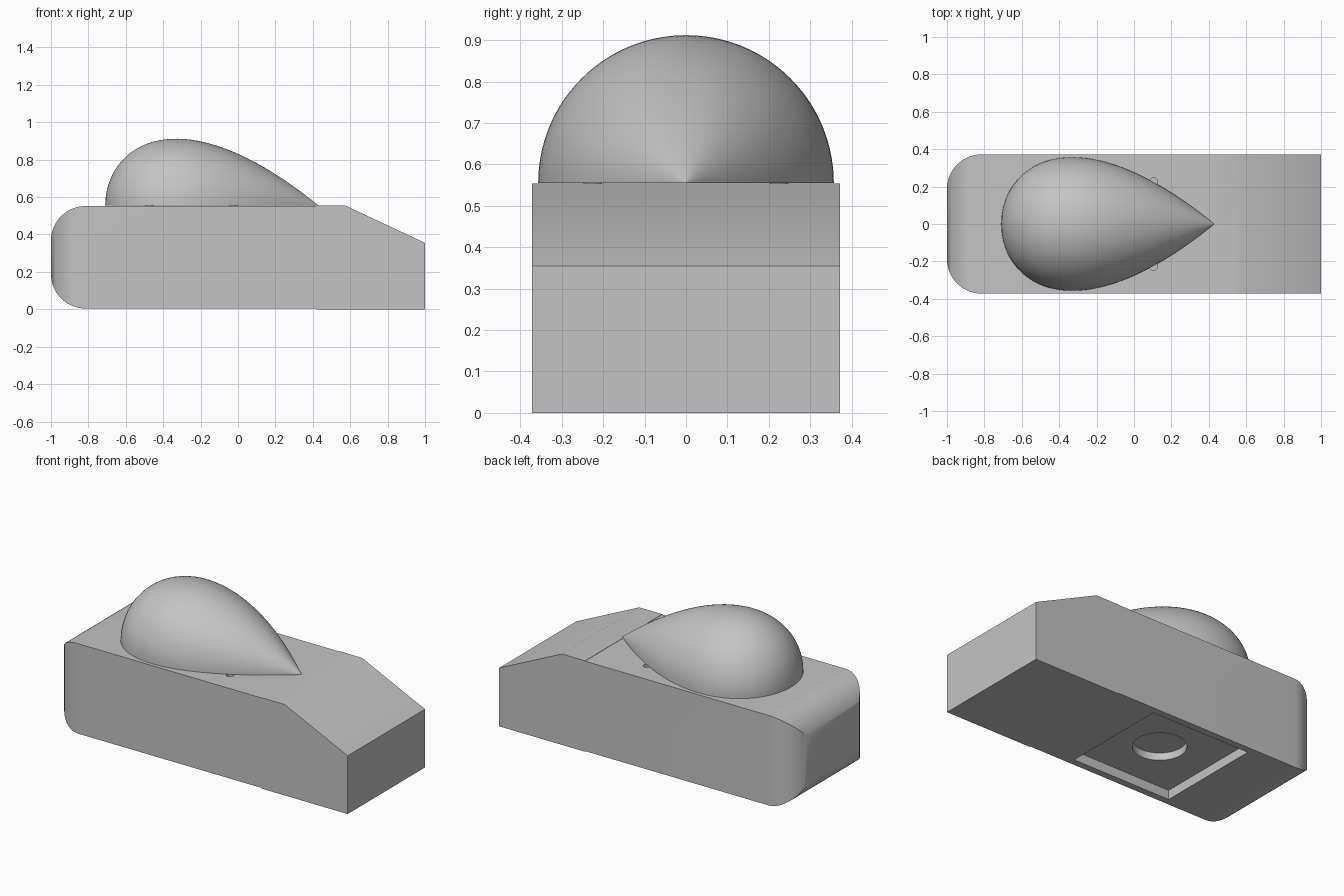
import bpy
import bmesh
from math import sin, cos, pi, radians
from mathutils import Matrix, Vector

cube = bpy.data.objects.get("Cube")
if cube:
    bpy.data.objects.remove(cube, do_unlink=True)

grey = bpy.data.materials.new("plain grey")
grey.use_nodes = True
grey.diffuse_color = (0.55, 0.55, 0.55, 1)
grey.node_tree.nodes["Principled BSDF"].inputs["Base Color"].default_value = grey.diffuse_color

WIDTH = 0.372      # half width of the body
TOP = 0.553
BASE = 0.004
ROUND = 0.185      # radius of the rounded end
SEAM = 0.42


def make_object(name, bm):
    bmesh.ops.recalc_face_normals(bm, faces=bm.faces[:])
    mesh = bpy.data.meshes.new(name)
    bm.to_mesh(mesh)
    bm.free()
    mesh.materials.append(grey)
    obj = bpy.data.objects.new(name, mesh)
    bpy.context.collection.objects.link(obj)
    return obj


def prism(name, points, offset):
    """Extrude a planar outline along the offset vector."""
    bm = bmesh.new()
    face = bm.faces.new([bm.verts.new(p) for p in points])
    ext = bmesh.ops.extrude_face_region(bm, geom=[face])
    moved = [v for v in ext["geom"] if isinstance(v, bmesh.types.BMVert)]
    bmesh.ops.translate(bm, verts=moved, vec=Vector(offset))
    return make_object(name, bm)


def cylinder(name, x, y, z0, z1, radius, sides=48):
    ring = [2 * pi * i / sides for i in range(sides)]
    pts = [(x + radius * cos(a), y + radius * sin(a), z0) for a in ring]
    return prism(name, pts, (0, 0, z1 - z0))


def arc(cx, cy, start, end, steps=14):
    angles = [radians(start + (end - start) * i / steps) for i in range(steps + 1)]
    return [(cx + ROUND * cos(a), cy + ROUND * sin(a)) for a in angles]


def cut(target, tool, operation="DIFFERENCE"):
    mod = target.modifiers.new("cut", "BOOLEAN")
    mod.operation = operation
    mod.solver = "EXACT"
    mod.object = tool
    bpy.context.view_layer.objects.active = target
    bpy.ops.object.modifier_apply(modifier=mod.name)
    bpy.data.objects.remove(tool, do_unlink=True)


def smooth(obj):
    bpy.ops.object.select_all(action="DESELECT")
    obj.select_set(True)
    bpy.context.view_layer.objects.active = obj
    bpy.ops.object.shade_smooth_by_angle(angle=radians(30))


# Body: side profile with a sloped nose and a rounded end
side = [(SEAM, BASE), (SEAM, 0), (1, 0), (1, 0.355), (0.575, TOP + 0.001),
        (SEAM, TOP + 0.001), (SEAM, TOP - 0.001)]
side += arc(-1 + ROUND, TOP - 0.001 - ROUND, 90, 180)
side += arc(-1 + ROUND, BASE + ROUND, 180, 270)
body = prism("body", [(x, -WIDTH, z) for x, z in side], (0, 2 * WIDTH, 0))

# Round the upright corners of the same end
plan = [(1.2, -WIDTH), (1.2, WIDTH)]
plan += arc(-1 + ROUND, WIDTH - ROUND, 90, 180)
plan += arc(-1 + ROUND, ROUND - WIDTH, 180, 270)
cut(body, prism("plan_cutter", [(x, y, -0.1) for x, y in plan], (0, 0, 1)), "INTERSECT")

# Square pocket underneath, with a round socket in its ceiling
pocket = [(-0.52, -0.33), (0.142, -0.33), (0.142, 0.33), (-0.52, 0.33)]
cut(body, prism("pocket_cutter", [(x, y, -0.1) for x, y in pocket], (0, 0, 0.16)))
cut(body, cylinder("socket_cutter", -0.18, 0, 0.03, 0.105, 0.147))

# Small peg holes beside the tail of the dome
for y in (-0.225, 0.225):
    cut(body, cylinder("peg_hole_cutter", 0.105, y, TOP - 0.05, TOP + 0.1, 0.022, 24))
smooth(body)

# Dome: upper half of a teardrop turned about the x axis
LENGTH, RADIUS, TAIL, FLOOR, RINGS, STEPS = 1.14, 0.357, 0.43, TOP + 0.002, 48, 56
bm = bmesh.new()
verts = []
for i in range(RINGS + 1):
    t = pi * i / RINGS
    x = TAIL - LENGTH / 2 * (1 - cos(t))
    r = RADIUS * sin(t) * sin(t / 2) / 0.77
    verts.append(bm.verts.new((x, r, 0)))
edges = [bm.edges.new(pair) for pair in zip(verts, verts[1:])]
bmesh.ops.spin(bm, geom=verts + edges, cent=(0, 0, 0), axis=(1, 0, 0),
               angle=pi, steps=STEPS)
if max(v.co.z for v in bm.verts) < 0.1:
    bmesh.ops.scale(bm, vec=(1, 1, -1), verts=bm.verts[:])
bmesh.ops.remove_doubles(bm, verts=bm.verts[:], dist=0.0001)
bmesh.ops.holes_fill(bm, edges=[e for e in bm.edges if e.is_boundary], sides=0)
bmesh.ops.transform(bm, matrix=Matrix.Translation((0, 0, FLOOR)), verts=bm.verts[:])
dome = make_object("dome", bm)
smooth(dome)

# Pegs that seat the dome on the body
for x in (-0.475, -0.025):
    for y in (-0.225, 0.225):
        smooth(cylinder("dome_peg", x, y, TOP - 0.03, FLOOR + 0.01, 0.022, 24))
